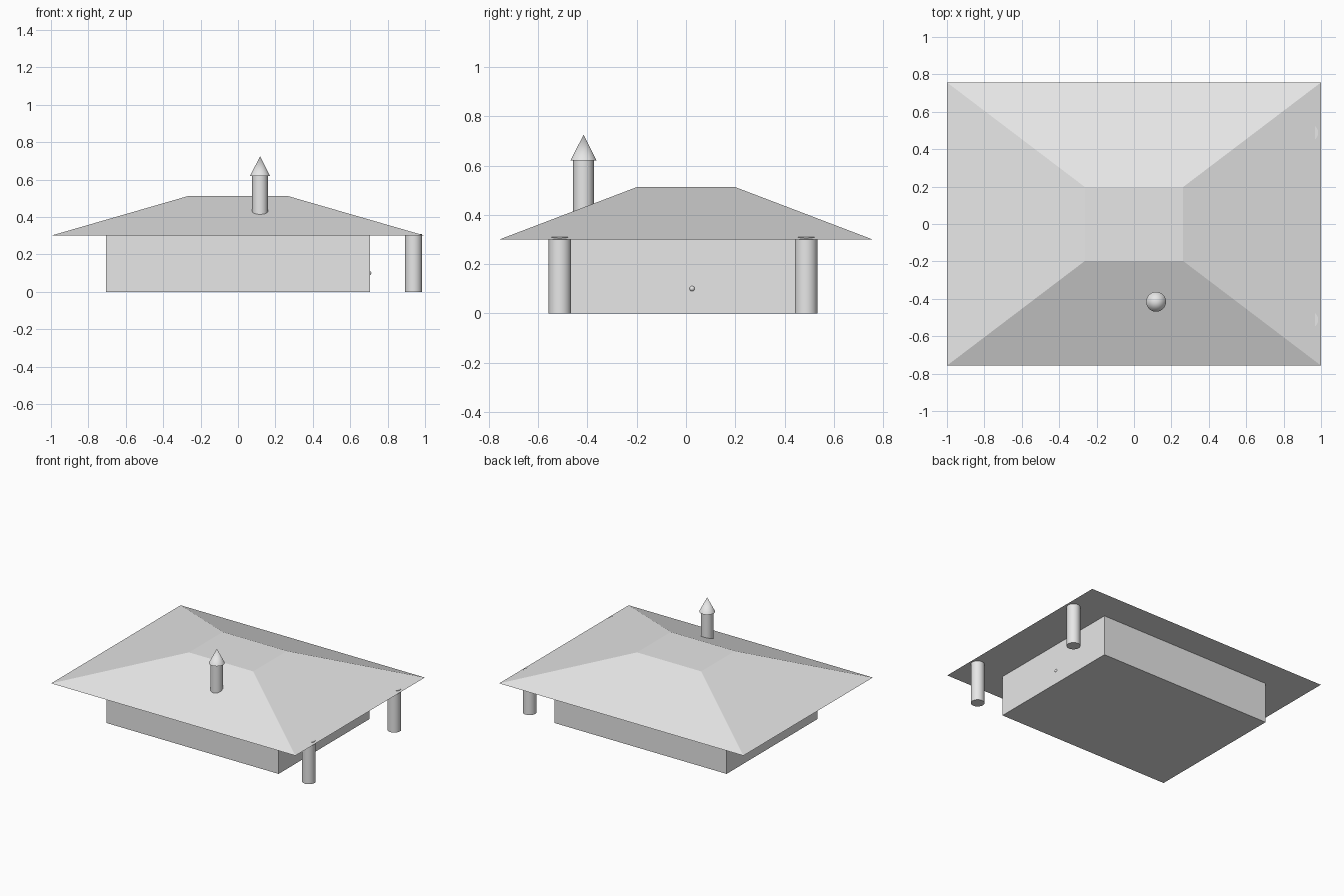
import bpy, bmesh, math

if "Cube" in bpy.data.objects:
    bpy.data.objects.remove(bpy.data.objects["Cube"])

grey = bpy.data.materials.new("light grey")
grey.diffuse_color = (0.8, 0.8, 0.8, 1)
grey.use_nodes = True
grey.node_tree.nodes["Principled BSDF"].inputs["Base Color"].default_value = grey.diffuse_color


def finish(name, smooth=False):
    ob = bpy.context.object
    ob.name = name
    ob.data.materials.append(grey)
    if smooth:
        bpy.ops.object.shade_smooth_by_angle(angle=math.radians(35))
    return ob


def box(name, sx, sy, z0, z1, top=None):
    """Box centred in x and y; top = optional (x, y) half sizes of the upper face."""
    bpy.ops.mesh.primitive_cube_add(size=2)
    ob = finish(name)
    for v in ob.data.vertices:
        upper = v.co.z > 0
        hx, hy = top if top and upper else (sx, sy)
        v.co = (v.co.x * hx, v.co.y * hy, z1 if upper else z0)
    return ob


def tapered(name, x, y, z0, z1, r0, r1):
    bpy.ops.mesh.primitive_cone_add(vertices=32, radius1=r0, radius2=r1, depth=z1 - z0,
                                    location=(x, y, (z0 + z1) / 2))
    return finish(name, True)


# House body and hipped roof with a flat top
box("house_body", 0.705, 0.532, 0, 0.30)
box("hip_roof", 1.0, 0.757, 0.30, 0.513, top=(0.263, 0.198))

# Posts under the right eave
for name, y in (("front_post", -0.512), ("back_post", 0.488)):
    tapered(name, 0.939, y, 0, 0.309, 0.046, 0.046)

# Chimney pipe and pointed cap
tapered("chimney_pipe", 0.118, -0.416, 0.41, 0.62, 0.042, 0.042)
tapered("chimney_cap", 0.118, -0.416, 0.62, 0.725, 0.053, 0)

# Door knob on the right wall
bpy.ops.mesh.primitive_uv_sphere_add(segments=24, ring_count=12, radius=0.011,
                                     location=(0.702, 0.025, 0.10))
finish("door_knob", True)
